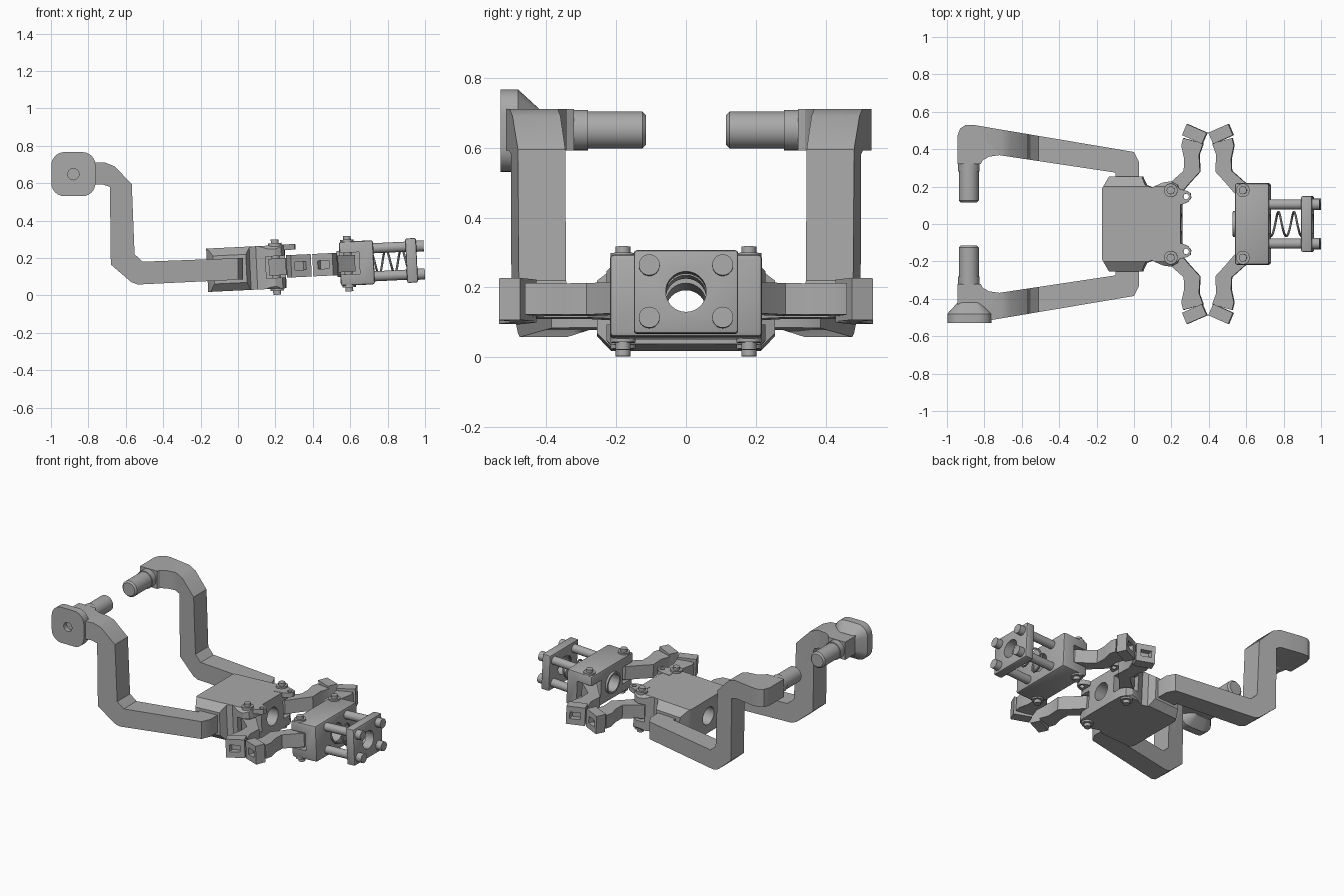
import bpy, bmesh, math
from mathutils import Matrix, Vector

cube = bpy.data.objects.get("Cube")
if cube:
    bpy.data.objects.remove(cube)

grey = bpy.data.materials.new("plain grey")
grey.use_nodes = True
GREY = (0.4, 0.4, 0.4, 1)
grey.diffuse_color = GREY
grey.node_tree.nodes["Principled BSDF"].inputs["Base Color"].default_value = GREY

# The clamp sits on a slightly tilted axis
TILT = Matrix.Translation((0, 0, 0.142)) @ Matrix.Rotation(math.radians(-2.75), 4, 'Y')
parts = []


def finish(name, bm):
    bmesh.ops.recalc_face_normals(bm, faces=bm.faces)
    mesh = bpy.data.meshes.new(name)
    bm.to_mesh(mesh)
    bm.free()
    mesh.materials.append(grey)
    ob = bpy.data.objects.new(name, mesh)
    bpy.context.collection.objects.link(ob)
    parts.append(ob)
    return ob


def place(axis, p, level):
    a, b = p
    return {'X': (level, a, b), 'Y': (a, level, b), 'Z': (a, b, level)}[axis]


def loft(name, rings, axis):
    """Join matching outlines, given as (points, level), into a closed solid."""
    bm = bmesh.new()
    loops = [[bm.verts.new(place(axis, p, lv)) for p in pts] for pts, lv in rings]
    bm.faces.new(loops[0])
    bm.faces.new(loops[-1])
    n = len(loops[0])
    for r, s in zip(loops, loops[1:]):
        for i in range(n):
            j = (i + 1) % n
            bm.faces.new((r[i], r[j], s[j], s[i]))
    return finish(name, bm)


def prism(name, pts, lo, hi, axis='Z'):
    return loft(name, [(pts, lo), (pts, hi)], axis)


def circle(a, b, r, n=32):
    return [(a + r * math.cos(math.tau * i / n), b + r * math.sin(math.tau * i / n)) for i in range(n)]


def rod(name, a, b, r, lo, hi, axis, chamfer=0.0):
    rings = [(circle(a, b, r), lo + chamfer), (circle(a, b, r), hi)]
    if chamfer:
        rings.insert(0, (circle(a, b, r - chamfer), lo))
    return loft(name, rings, axis)


def box(name, x0, x1, y0, y1, z0, z1):
    return prism(name, [(x0, y0), (x1, y0), (x1, y1), (x0, y1)], z0, z1)


def modify(ob, kind, **settings):
    mod = ob.modifiers.new(kind, kind)
    for key, value in settings.items():
        setattr(mod, key, value)
    dg = bpy.context.evaluated_depsgraph_get()
    mesh = bpy.data.meshes.new_from_object(ob.evaluated_get(dg))
    ob.modifiers.clear()
    ob.data = mesh


def combine(ob, tool, op='DIFFERENCE'):
    modify(ob, 'BOOLEAN', object=tool, operation=op, solver='EXACT')
    parts.remove(tool)
    bpy.data.objects.remove(tool)


def mirrored(pts):
    return pts + [(x, -y) for x, y in reversed(pts) if y]


# Swept handle arms: side outline crossed with plan outline
arm_side = [(.03, .085), (-.535, .058), (-.57, .07), (-.68, .165), (-.685, .58), (-.72, .592),
            (-.96, .592), (-.96, .71), (-.71, .71), (-.66, .69), (-.568, .595),
            (-.553, .22), (-.51, .18), (.03, .2)]
arm_plan = [(-.945, .32), (-.945, .47), (-.93, .51), (-.9, .53), (-.86, .53), (0, .385),
            (.027, .33), (.027, .24), (-.1, .24), (-.1, .275), (-.72, .368),
            (-.775, .36), (-.81, .34), (-.82, .32)]
for side, s in (("left", 1), ("right", -1)):
    arm = prism(side + "_handle_arm", arm_side, -.6, .6, 'Y')
    combine(arm, prism("plan", [(x, s * y) for x, y in arm_plan], 0, 1), 'INTERSECT')
    rod(side + "_handle_collar", -.883, .65, .058, s * .28, s * .36, 'Y')
    pin = rod(side + "_handle_pin", -.883, .65, .053, .115, .4, 'Y', .01)
    pin.scale.y = s


# Rounded end pad on one arm, with a small bore
def rounded_square(half, radius):
    pts = []
    for k in range(4):
        a = math.pi / 2 * k + math.pi / 4
        cx = math.copysign(half - radius, math.cos(a)) - .88
        cz = math.copysign(half - radius, math.sin(a)) + .648
        for i in range(7):
            t = math.pi / 2 * (k + i / 6)
            pts.append((cx + radius * math.cos(t), cz + radius * math.sin(t)))
    return pts


pad = loft("handle_end_pad", [(rounded_square(.118, .07), -.53), (rounded_square(.118, .07), -.48),
                              (rounded_square(.063, .03), -.42)], 'Y')
combine(pad, rod("bore", -.88, .648, .03, -.6, -.5, 'Y'))
combine(bpy.data.objects["right_handle_arm"], rod("bore", -.88, .648, .03, -.6, -.5, 'Y'))

first_clamp_part = len(parts)

# Central body with flared clevis, axial bore and finger slots
body_plan = mirrored([(-.165, .19), (-.13, .255), (.045, .255), (.065, .208), (.1, .195),
                      (.16, .222), (.2, .228), (.235, .212), (.252, .18), (.255, .08)])
section = mirrored([(-.116, .215), (-.075, .255), (.075, .255), (.116, .2)])
body = prism("central_body", body_plan, -.2, .2)
combine(body, prism("section", [(y, z) for z, y in section], -.3, .4, 'X'), 'INTERSECT')
combine(body, rod("bore", 0, 0, .058, -.3, .4, 'X'))

# Sliding housing with bevelled edges
housing = box("sliding_housing", .545, .728, -.218, .218, -.118, .118)
modify(housing, 'BEVEL', width=.012, segments=2)
combine(housing, rod("bore", 0, 0, .058, .4, .9, 'X'))
collar = rod("housing_collar", 0, 0, .07, .53, .56, 'X')
combine(collar, rod("bore", 0, 0, .058, .4, .9, 'X'))

for s in (1, -1):
    lo, hi = sorted((s * .115, s * .3))
    combine(body, box("slot", .15, .4, lo, hi, -.058, .058))
    combine(housing, box("slot", .5, .65, lo, hi, -.058, .058))

# Four gripping fingers with slotted tips, and their pivot screws
finger = [(.165, .2), (.2, .225), (.268, .285), (.27, .35), (.255, .42), (.265, .46),
          (.372, .43), (.35, .37), (.355, .28), (.3, .22), (.24, .15), (.17, .15)]
tip = [(.26, .475), (.285, .535), (.392, .488), (.365, .428)]
notch = [(.3, .49), (.31, .56), (.38, .53), (.35, .47)]
for end, flip in (("fixed", False), ("sliding", True)):
    for side, s in (("left", 1), ("right", -1)):
        label = end + "_" + side

        def mapped(pts):
            return [(.792 - x if flip else x, s * y) for x, y in pts]

        prism(label + "_finger", mapped(finger), -.045, .045)
        fingertip = prism(label + "_fingertip", mapped(tip), -.06, .06)
        combine(fingertip, prism("notch", mapped(notch), -.022, .022))
        px, py = mapped([(.203, .18)])[0]
        rod(label + "_screw", px, py, .021, -.149, .147, 'Z')
        for v in (-1, 1):
            rod(label + "_washer", px, py, .036, v * .11, v * .128, 'Z')

# Small eyelets on the clevis
for s in (1, -1):
    eye = prism("eyelet", [(.2, s * .2), (.2, s * .1), (.265, s * .105), (.295, s * .118), (.312, s * .14),
                           (.308, s * .165), (.285, s * .178)], .088, .118)
    combine(eye, rod("bore", .284, s * .147, .015, 0, .2, 'Z'))

# End plate, guide rods with heads
plate = box("end_plate", .9, .958, -.149, .149, -.119, .119)
modify(plate, 'BEVEL', width=.008, segments=2)
combine(plate, rod("bore", 0, 0, .058, .8, 1.1, 'X'))
for y in (-.105, .105):
    for z in (-.075, .075):
        rod("guide_rod", y, z, .027, .7, .91, 'X')
        rod("guide_rod_head", y, z, .03, .95, .997, 'X')

# Coil spring around the bore axis
curve = bpy.data.curves.new("spring_path", 'CURVE')
curve.dimensions = '3D'
curve.bevel_depth = .006
curve.bevel_resolution = 2
TURNS, STEPS = 3, 24
line = curve.splines.new('POLY')
line.points.add(TURNS * STEPS)
for i, p in enumerate(line.points):
    t = math.tau * i / STEPS
    p.co = (.69 + .25 * i / (TURNS * STEPS), .065 * math.cos(t), .065 * math.sin(t), 1)
helper = bpy.data.objects.new("spring_path", curve)
bpy.context.collection.objects.link(helper)
bm = bmesh.new()
bm.from_mesh(helper.evaluated_get(bpy.context.evaluated_depsgraph_get()).to_mesh())
finish("spring", bm)
bpy.data.objects.remove(helper)

# Tilt the clamp, then smooth the round parts
for ob in parts[first_clamp_part:]:
    ob.data.transform(TILT)
bpy.ops.object.select_all(action='DESELECT')
for ob in parts:
    ob.select_set(True)
bpy.context.view_layer.objects.active = parts[0]
bpy.ops.object.shade_smooth_by_angle(angle=math.radians(30))
